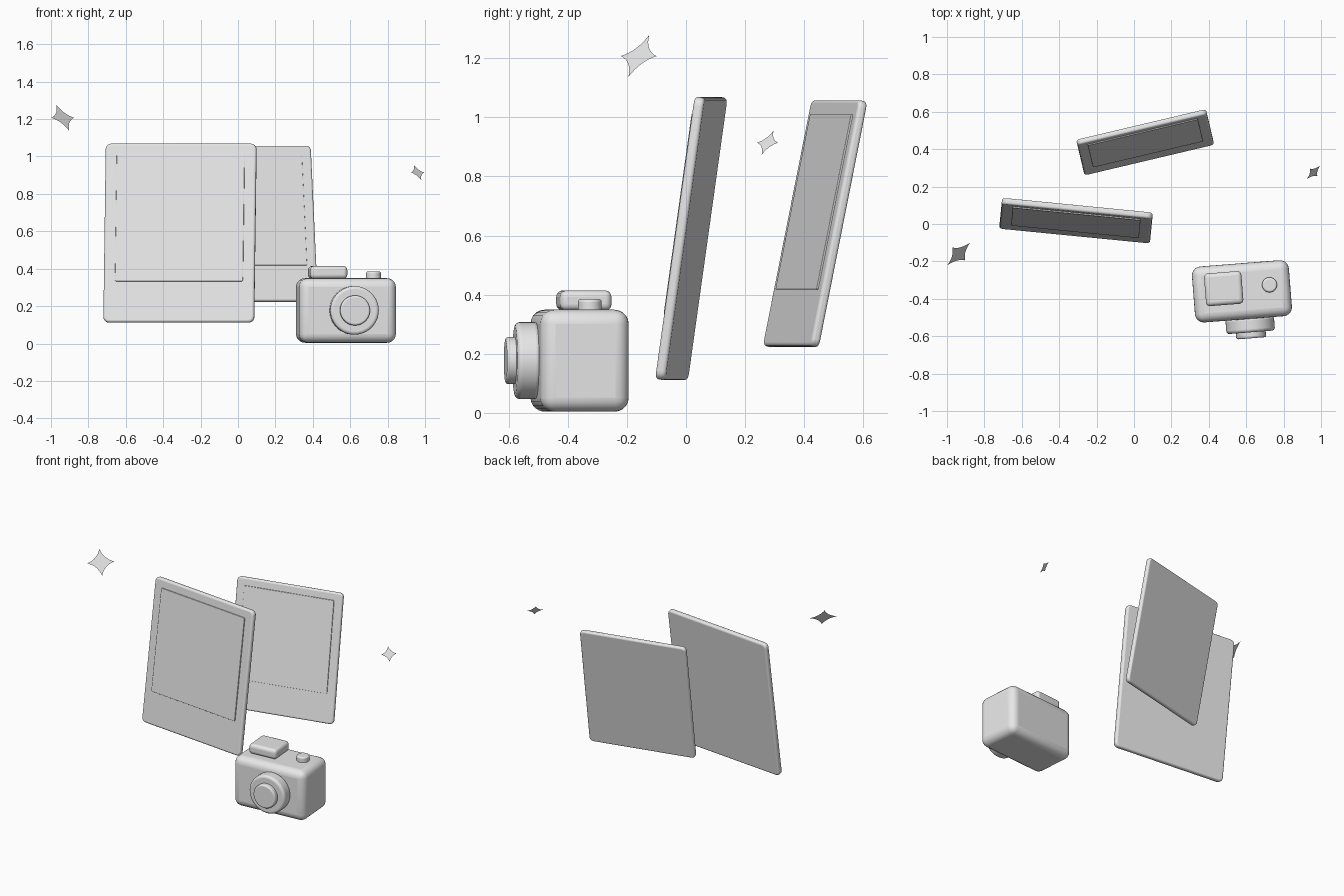
import bpy, bmesh, math
from mathutils import Matrix, Vector

if "Cube" in bpy.data.objects:
    bpy.data.objects.remove(bpy.data.objects["Cube"])

grey = bpy.data.materials.new("light grey")
grey.diffuse_color = (0.8, 0.8, 0.8, 1)
grey.use_nodes = True
grey.node_tree.nodes["Principled BSDF"].inputs["Base Color"].default_value = grey.diffuse_color


def place(name, bm, frame, local=(0, 0, 0), bevel=0.0, segments=5):
    """Turn a bmesh into a smooth, optionally bevelled object inside a frame."""
    bmesh.ops.recalc_face_normals(bm, faces=bm.faces)
    me = bpy.data.meshes.new(name)
    bm.to_mesh(me)
    bm.free()
    me.materials.append(grey)
    ob = bpy.data.objects.new(name, me)
    bpy.context.collection.objects.link(ob)
    ob.matrix_world = frame @ Matrix.Translation(local)
    if bevel:
        mod = ob.modifiers.new("rounded edges", 'BEVEL')
        mod.width, mod.segments = bevel, segments
        mod.limit_method, mod.angle_limit = 'ANGLE', math.radians(40)
    bpy.ops.object.select_all(action='DESELECT')
    ob.select_set(True)
    bpy.context.view_layer.objects.active = ob
    bpy.ops.object.shade_smooth_by_angle(angle=math.radians(35))
    return ob


def frame(loc, tilt, turn):
    return (Matrix.Translation(loc) @ Matrix.Rotation(math.radians(turn), 4, 'Z')
            @ Matrix.Rotation(math.radians(tilt), 4, 'X'))


def box(name, fr, size, local, bevel):
    bm = bmesh.new()
    bmesh.ops.create_cube(bm, size=1)
    bmesh.ops.scale(bm, vec=size, verts=bm.verts)
    return place(name, bm, fr, local, bevel)


def slab(name, fr, w, h, d, r, local, bevel):
    """Rounded rectangle in XZ with thickness d along Y."""
    bm = bmesh.new()
    pts = []
    for k, (sx, sz) in enumerate([(1, 1), (-1, 1), (-1, -1), (1, -1)]):
        for i in range(7):
            a = math.radians(90 * k + 15 * i)
            pts.append((sx * (w / 2 - r) + r * math.cos(a), -d / 2,
                        sz * (h / 2 - r) + r * math.sin(a)))
    face = bm.faces.new([bm.verts.new(p) for p in pts])
    ext = bmesh.ops.extrude_face_region(bm, geom=[face], use_keep_orig=True)
    bmesh.ops.translate(bm, vec=(0, d, 0),
                        verts=[v for v in ext['geom'] if isinstance(v, bmesh.types.BMVert)])
    return place(name, bm, fr, local, bevel, 4)


def disc(name, fr, r, depth, local, bevel, axis='Z'):
    bm = bmesh.new()
    rot = Matrix.Rotation(math.pi / 2, 4, 'X') if axis == 'Y' else Matrix()
    bmesh.ops.create_cone(bm, cap_ends=True, segments=48, radius1=r, radius2=r,
                          depth=depth, matrix=rot)
    return place(name, bm, fr, local, bevel, 4)


def sparkle(name, loc, r):
    """Flat four-pointed star with concave edges."""
    bm = bmesh.new()
    tips = [Vector((math.cos(k * math.pi / 2), 0, math.sin(k * math.pi / 2))) for k in range(4)]
    verts = []
    for k in range(4):
        a, b = tips[k], tips[(k + 1) % 4]
        c = (a + b) * 0.24          # control point pulls the edge inward
        for i in range(8):
            t = i / 8
            verts.append(bm.verts.new(r * ((1 - t) ** 2 * a + 2 * t * (1 - t) * c + t * t * b)))
    hub = bm.verts.new((0, 0, 0))
    for i, v in enumerate(verts):
        bm.faces.new((hub, v, verts[(i + 1) % len(verts)]))
    place(name, bm, frame(loc, -35, 45))


# Instant photos: card with a raised picture area
for label, loc, tilt, turn, s in (("front", (-0.31, 0.018, 0.59), -8, -5.6, 1.0),
                                  ("rear", (0.06, 0.437, 0.64), -11.5, 13.3, 0.88)):
    fr = frame(loc, tilt, turn)
    slab(label + "_photo_card", fr, 0.81 * s, 0.965 * s, 0.035 * s, 0.03 * s, (0, 0, 0), 0.012 * s)
    slab(label + "_photo_picture", fr, 0.687 * s, 0.687 * s, 0.012 * s, 0.008 * s,
         (0, -0.0185 * s, 0.081 * s), 0.002)

# Camera
cam = frame((0.577, -0.36, 0), 0, 4.5)
box("camera_body", cam, (0.52, 0.30, 0.345), (0, 0, 0.1765), 0.048)
box("viewfinder_block", cam, (0.20, 0.175, 0.068), (-0.096, 0.022, 0.38), 0.022)
disc("shutter_button", cam, 0.04, 0.05, (0.15, 0.023, 0.36), 0.01)
disc("lens_barrel", cam, 0.13, 0.08, (0.03, 0, 0.177), 0.016, 'Y').location += cam.to_3x3() @ Vector((0, -0.182, 0))
disc("lens_glass", cam, 0.08, 0.05, (0.03, -0.229, 0.177), 0.01, 'Y')

# Floating sparkles
sparkle("large_sparkle", (-0.937, -0.16, 1.207), 0.086)
sparkle("small_sparkle", (0.96, 0.276, 0.914), 0.05)
